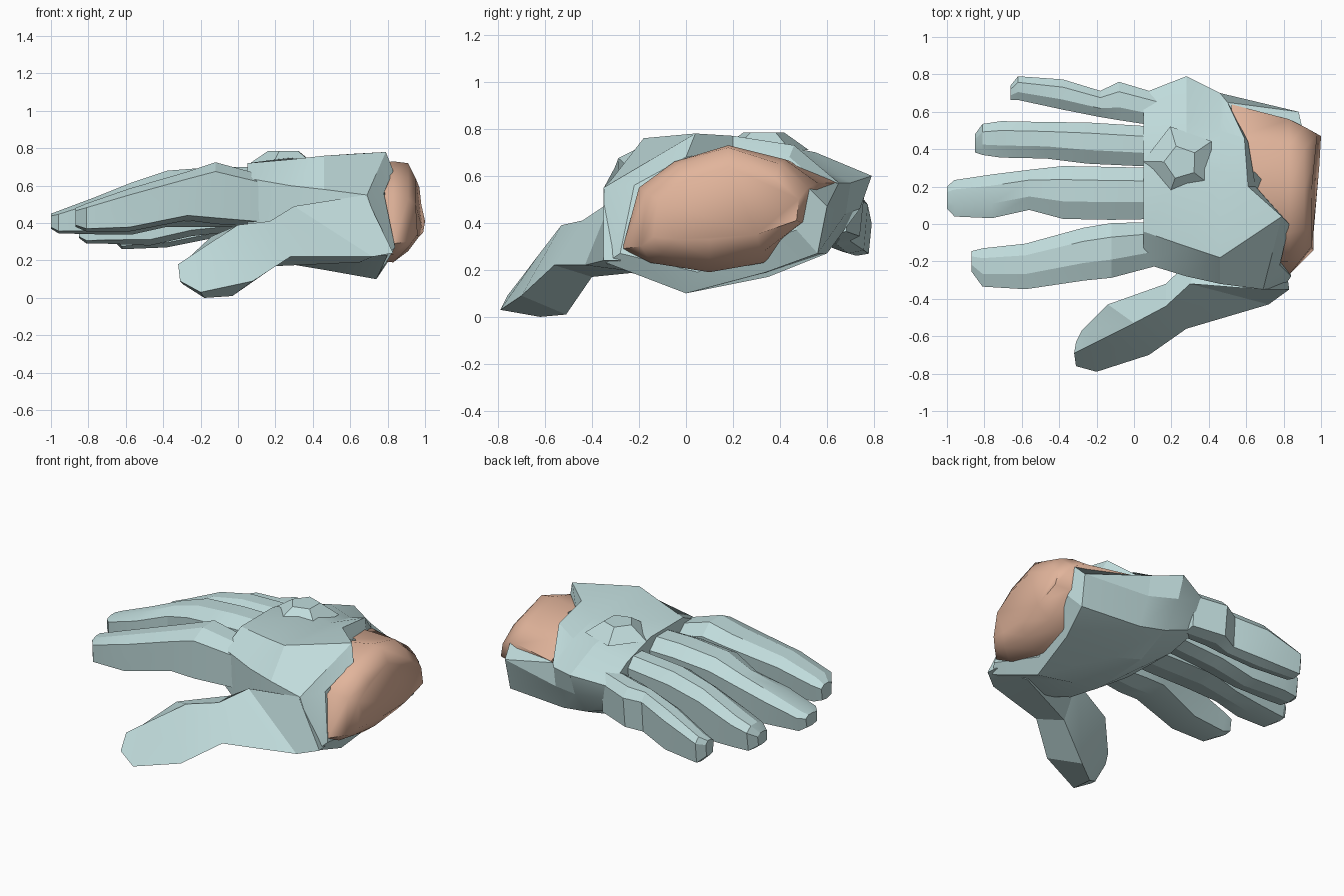
import bpy, bmesh, math


def material(name, rgb):
    m = bpy.data.materials.new(name)
    m.diffuse_color = (*rgb, 1)
    return m


GLOVE = material("pale_teal_fabric", (0.53, 0.715, 0.715))
SKIN = material("warm_skin", (0.76, 0.46, 0.33))


def loft(name, rings, mat, angle=18):
    """Skin a list of equal-length point loops and cap both ends."""
    bm = bmesh.new()
    loops = [[bm.verts.new(p) for p in ring] for ring in rings]
    n = len(loops[0])
    for a, b in zip(loops, loops[1:]):
        for i in range(n):
            j = (i + 1) % n
            bm.faces.new((a[i], a[j], b[j], b[i]))
    bm.faces.new(loops[0])
    bm.faces.new(loops[-1])
    bmesh.ops.recalc_face_normals(bm, faces=bm.faces)
    me = bpy.data.meshes.new(name)
    bm.to_mesh(me)
    bm.free()
    me.materials.append(mat)
    ob = bpy.data.objects.new(name, me)
    bpy.context.collection.objects.link(ob)
    bpy.ops.object.select_all(action='DESELECT')
    ob.select_set(True)
    bpy.context.view_layer.objects.active = ob
    bpy.ops.object.shade_smooth_by_angle(angle=math.radians(angle))
    return ob


def at_x(x, yz):
    return [(x, y, z) for y, z in yz]


# Palm: loops from the knuckles back to the cuff, ending in a turned-in rim
palm = [
    at_x(0.05, [(-.20, .39), (-.21, .64), (-.04, .72), (.29, .72), (.53, .65),
                (.70, .55), (.68, .46), (.64, .38), (.40, .33), (0, .34)]),
    at_x(0.28, [(-.25, .23), (-.28, .60), (-.12, .74), (.30, .75), (.55, .70),
                (.79, .60), (.74, .46), (.62, .30), (.40, .20), (0, .18)]),
    at_x(0.46, [(-.32, .20), (-.32, .58), (-.18, .76), (.28, .73), (.50, .68),
                (.70, .57), (.68, .44), (.60, .27), (.35, .17), (0, .15)]),
    [(.80, -.34, .23), (.69, -.35, .55), (.79, .04, .78), (.61, .20, .77), (.59, .46, .73),
     (.50, .65, .57), (.88, .60, .47), (.87, .56, .27), (.80, .34, .19), (.74, 0, .10)],
    [(.84, -.28, .27), (.78, -.22, .56), (.83, 0, .68), (.65, .20, .71), (.61, .44, .68),
     (.53, .60, .54), (.90, .51, .56), (.90, .47, .37), (.87, .35, .33), (.77, .05, .19)],
]
loft("glove_palm", palm, GLOVE)

# Fingers: boxy sections given as x, y, z, half width, half height
PROFILE = [(-.95, .7), (-.3, 1), (.5, 1), (1, .6), (.8, -.9), (0, -1), (-.9, -.8)]


def finger(name, stations):
    loft(name, [[(x, y + w * u, z + h * v) for u, v in PROFILE]
                for x, y, z, w, h in stations], GLOVE)


finger("index_finger", [
    (-.87, -.20, .43, .055, .05), (-.81, -.235, .43, .105, .075), (-.58, -.23, .47, .125, .115),
    (-.27, -.165, .545, .145, .13), (-.12, -.145, .56, .15, .165), (.12, -.11, .52, .12, .14)])
finger("middle_finger", [
    (-1.0, .14, .41, .06, .04), (-.96, .135, .405, .10, .06), (-.76, .145, .44, .12, .10),
    (-.56, .18, .48, .11, .14), (-.38, .165, .53, .145, .15), (-.12, .16, .54, .145, .16),
    (.12, .16, .54, .14, .16)])
finger("ring_finger", [
    (-.85, .43, .36, .05, .04), (-.81, .45, .37, .085, .08), (-.71, .45, .39, .10, .10),
    (-.47, .445, .44, .10, .16), (-.25, .43, .49, .113, .16), (.12, .41, .52, .11, .15)])
finger("little_finger", [
    (-.66, .70, .35, .04, .05), (-.62, .725, .345, .065, .085), (-.38, .69, .40, .083, .13),
    (-.18, .64, .44, .072, .13), (-.08, .655, .46, .105, .13), (.12, .61, .48, .09, .13)])

# Thumb: four-sided loops from the low tip back into the palm
thumb = [
    [(-.32, -.69, .18), (-.31, -.76, .09), (-.29, -.70, .07), (-.31, -.63, .16)],
    [(-.20, -.63, .26), (-.20, -.79, .03), (-.18, -.62, .00), (-.28, -.57, .20)],
    [(.00, -.53, .39), (.08, -.70, .09), (-.03, -.51, .01), (-.14, -.43, .33)],
    [(.17, -.44, .41), (.28, -.56, .22), (.20, -.40, .17), (.17, -.32, .41)],
    [(.30, -.32, .49), (.72, -.43, .22), (.65, -.20, .19), (.40, -.10, .40)],
    [(.68, -.35, .55), (.83, -.35, .24), (.82, -.28, .24), (.70, -.10, .45)],
]
loft("thumb", thumb, GLOVE)

# Small raised fold on the back of the hand
fold = [[(.25 + r * math.cos(t), .33 + r * math.sin(t), z)
         for t in (math.tau * i / 5 + .6 for i in range(5))]
        for r, z in ((.20, .71), (.09, .785))]
loft("back_fold", fold, GLOVE, 40)

# Wrist: smooth stump coming out of the cuff
wrist = [
    at_x(0.52, [(-.22, .30), (-.20, .50), (-.05, .62), (.18, .68), (.45, .66),
                (.64, .57), (.56, .42), (.33, .25), (.10, .21), (-.15, .24)]),
    at_x(0.83, [(-.27, .29), (-.20, .55), (-.05, .66), (.18, .73), (.42, .67),
                (.56, .57), (.53, .42), (.33, .23), (.10, .19), (-.15, .23)]),
    at_x(0.91, [(-.19, .30), (-.17, .53), (-.03, .64), (.18, .72), (.40, .65),
                (.52, .55), (.49, .40), (.32, .27), (.10, .25), (-.10, .27)]),
    [(.96, -.14, .34), (.95, -.12, .50), (.95, 0, .58), (.95, .18, .64), (.97, .38, .59),
     (.98, .48, .50), (1.0, .47, .41), (.99, .30, .35), (.97, .10, .33), (.96, -.05, .33)],
]
loft("wrist", wrist, SKIN, 60)
